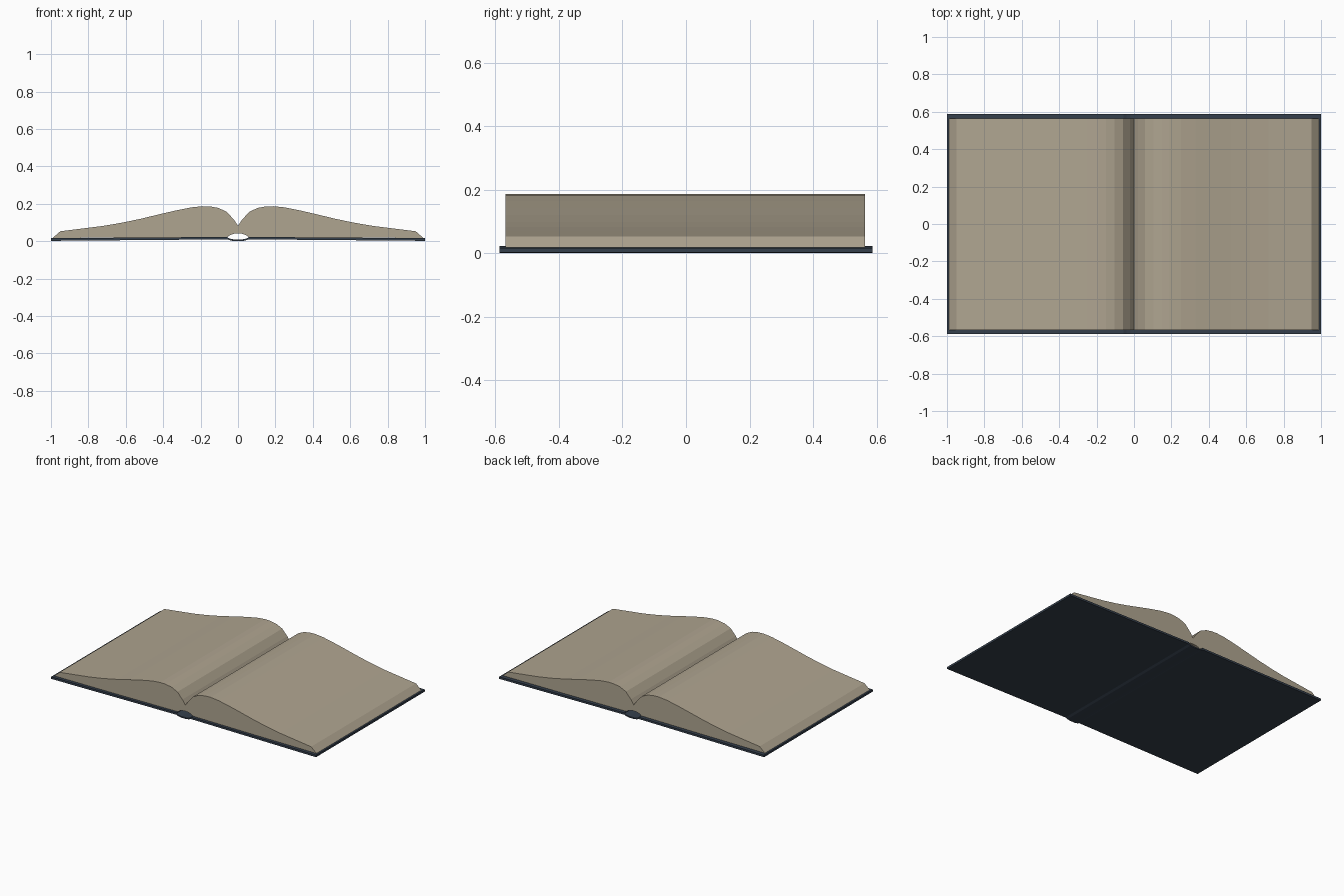
import bpy, bmesh

if "Cube" in bpy.data.objects:
    bpy.data.objects.remove(bpy.data.objects["Cube"])


def material(name, rgb):
    m = bpy.data.materials.new(name)
    m.diffuse_color = (*rgb, 1)
    m.use_nodes = True
    m.node_tree.nodes["Principled BSDF"].inputs["Base Color"].default_value = m.diffuse_color
    return m


paper = material("aged_paper", (0.43, 0.375, 0.28))
cloth = material("dark_blue_cloth", (0.035, 0.05, 0.072))


def extrude_profile(name, pts, y0, y1, mat):
    """Sweep a closed x/z outline from y0 to y1."""
    bm = bmesh.new()
    face = bm.faces.new([bm.verts.new((x, y0, z)) for x, z in pts])
    ext = bmesh.ops.extrude_face_region(bm, geom=[face])
    bmesh.ops.translate(bm, vec=(0, y1 - y0, 0),
                        verts=[v for v in ext["geom"] if isinstance(v, bmesh.types.BMVert)])
    bmesh.ops.recalc_face_normals(bm, faces=bm.faces)
    caps = [f for f in bm.faces if len(f.verts) > 4]
    bmesh.ops.triangulate(bm, faces=caps)
    me = bpy.data.meshes.new(name)
    bm.to_mesh(me)
    bm.free()
    me.materials.append(mat)
    ob = bpy.data.objects.new(name, me)
    bpy.context.collection.objects.link(ob)
    return ob


# Page blocks: curved top, slanted fore edge, underside arching over the spine
top = [(0, 0.082), (0.022, 0.115), (0.06, 0.157), (0.105, 0.178), (0.15, 0.186),
       (0.19, 0.187), (0.25, 0.181), (0.33, 0.165), (0.42, 0.144), (0.52, 0.12),
       (0.62, 0.099), (0.72, 0.082), (0.83, 0.068), (0.95, 0.053), (0.99, 0.018)]
under = [(0.06, 0.021), (0.04, 0.034), (0.02, 0.04), (0, 0.041)]

# Cover boards: slightly tilted, higher beside the spine
board = [(0.055, 0.01), (0.055, 0.023), (1.0, 0.016), (1.0, 0.002)]

for side, s in (("left", -1), ("right", 1)):
    extrude_profile(side + "_pages", [(s * x, z) for x, z in top + under],
                    -0.568, 0.563, paper)
    extrude_profile(side + "_cover", [(s * x, z) for x, z in board],
                    -0.587, 0.587, cloth)

# Spine: thin shallow trough joining the boards, leaving a gap under the pages
half = [(0.06, 0.012), (0.04, 0.004), (0.02, 0.0)]
lower = half + [(-x, z) for x, z in reversed(half)]
upper = [(x, z + 0.009) for x, z in reversed(lower)]
extrude_profile("spine", lower + upper, -0.587, 0.587, cloth)
